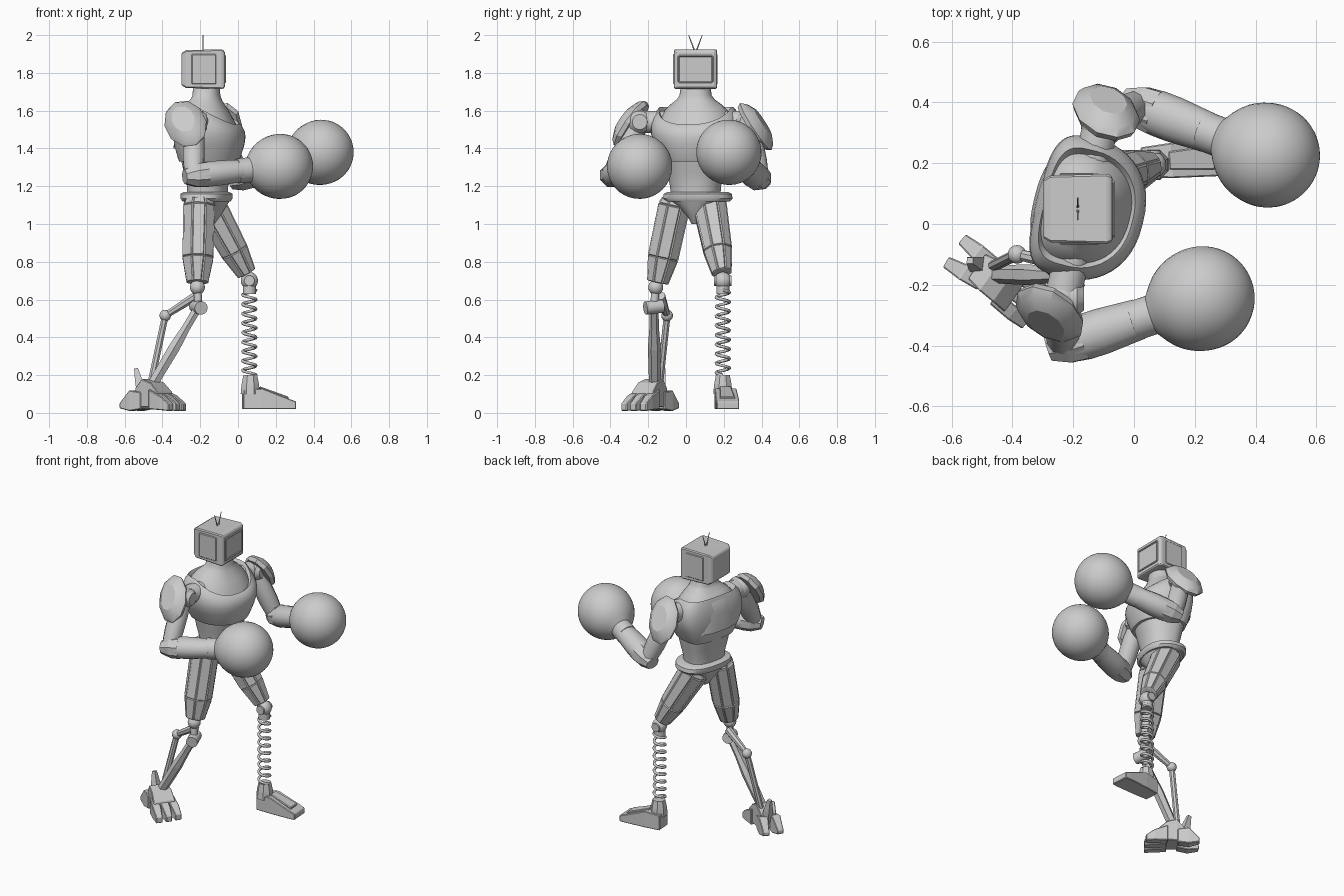
import bpy, bmesh, math
from mathutils import Vector, Matrix

if "Cube" in bpy.data.objects:
    bpy.data.objects.remove(bpy.data.objects["Cube"])

grey = bpy.data.materials.new("plain grey")
grey.use_nodes = True
shade = (.6, .6, .6, 1)
grey.diffuse_color = shade
grey.node_tree.nodes["Principled BSDF"].inputs["Base Color"].default_value = shade


def skin(name, rings, smooth=0, panels=0, bevel=0):
    """Closed surface through equal point rings, optionally with raised panels."""
    bm = bmesh.new()
    rows = [[bm.verts.new(point) for point in ring] for ring in rings]
    count = len(rows[0])
    sides = [bm.faces.new((low[i - 1], low[i], high[i], high[i - 1]))
             for low, high in zip(rows, rows[1:]) for i in range(count)]
    bm.faces.new(rows[0])
    bm.faces.new(rows[-1])
    bmesh.ops.recalc_face_normals(bm, faces=bm.faces)
    if panels:
        bmesh.ops.inset_individual(bm, faces=sides, thickness=panels, depth=panels)
    mesh = bpy.data.meshes.new(name)
    bm.to_mesh(mesh)
    bm.free()
    mesh.materials.append(grey)
    part = bpy.data.objects.new(name, mesh)
    bpy.context.collection.objects.link(part)
    if bevel:
        modifier = part.modifiers.new("bevel", "BEVEL")
        modifier.width, modifier.segments = bevel, 1
    if smooth:
        bpy.ops.object.select_all(action="DESELECT")
        bpy.context.view_layer.objects.active = part
        part.select_set(True)
        bpy.ops.object.shade_smooth_by_angle(angle=math.radians(smooth))


def limb(name, start, end, radii, sides=12, smooth=40, panels=0, widen=1, places=None):
    """Radii along start to end, evenly spaced unless places are given."""
    start, end = Vector(start), Vector(end)
    along = (end - start).normalized()
    guide = Vector((0, 1, 0)) if abs(along.y) < .9 else Vector((1, 0, 0))
    across = (guide - along * guide.dot(along)).normalized()
    upward = across.cross(along)
    places = places or [i / (len(radii) - 1) for i in range(len(radii))]
    turns = [math.tau * (i + .5) / sides for i in range(sides)]
    rings = [[start.lerp(end, place) + radius * (upward * math.cos(turn)
              + across * widen * math.sin(turn)) for turn in turns]
             for place, radius in zip(places, radii)]
    skin(name, rings, smooth, panels)


def rod(name, start, end, radius, sides=12):
    limb(name, start, end, (radius, radius), sides)


def ball(name, centre, radius, sides=20):
    angles = [math.pi * (i + .1) / (sides + .2) for i in range(sides + 1)]
    up = Vector((0, 0, radius))
    limb(name, Vector(centre) - up, Vector(centre) + up,
         [radius * math.sin(angle) for angle in angles], sides,
         places=[(1 - math.cos(angle)) / 2 for angle in angles])


def body(name, rows, back, centre=(-.17, .05), corner=.7, sides=48):
    """Rounded D sections of (height, depth, half width, front slope)."""
    twist = Matrix.Rotation(math.radians(-14), 3, "Z")
    rings = []
    for height, depth, width, slope in rows:
        ring = []
        for i in range(sides):
            c, s = math.cos(math.tau * i / sides), math.sin(math.tau * i / sides)
            x = depth * c if c > 0 else -depth * back * abs(c) ** corner
            y = math.copysign(width * abs(s) ** (.85 if c > 0 else corner + .1), s)
            ring.append(twist @ Vector((x, y, height + slope * max(x, 0)))
                        + Vector((*centre, 0)))
        rings.append(ring)
    skin(name, rings, 45)


def block(name, rows, centre, yaw=0, shift=0, bevel=.004):
    """Box sections along local x of (x, half width, bottom, top)."""
    twist = Matrix.Rotation(math.radians(yaw), 3, "Z")
    rings = [[twist @ Vector((x, shift + y, z)) + Vector(centre)
              for y, z in ((-half, low), (half, low), (half, high), (-half, high))]
             for x, half, low, high in rows]
    skin(name, rings, bevel=bevel)


# Head: bevelled box with side panels, screen frame and aerials
head = Vector((-.185, .05, 1.82))
block("head", [(-.115, .095, -.085, .085), (-.09, .11, -.1, .1),
               (.1, .115, -.105, .105), (.115, .105, -.1, .095)], head, bevel=.006)
for side in (-1, 1):
    sideways = Vector((0, side, 0))
    block("head_side_panel", [(-.06, .006, -.08, .08), (.07, .006, -.08, .08)],
          head + sideways * .112)
    block("screen_side_frame", [(.11, .005, -.07, .07), (.122, .004, -.07, .07)],
          head + sideways * .09)
    block("screen_cross_frame", [(.11, .09, -.005, .005), (.122, .09, -.004, .004)],
          head + Vector((0, 0, side * .07)))
    root = head + Vector((0, side * .006, .1))
    limb("aerial", root, root + Vector((0, side * .03, .08)), (.004, .002), 6)

# Torso: neck, scooped chest shell, abdomen, belt and pelvis
body("neck_and_shoulders", [(1.4, .18, .2, 0), (1.52, .17, .2, -.2), (1.59, .155, .18, -.4),
                            (1.63, .12, .14, -.3), (1.66, .085, .1, -.1),
                            (1.68, .075, .085, 0), (1.74, .07, .075, 0)], .9)
body("chest_shell", [(1.33, .17, .17, 0), (1.35, .18, .18, 0), (1.42, .2, .215, 0),
                     (1.48, .205, .235, -.1), (1.54, .2, .235, -.25), (1.59, .185, .22, -.4),
                     (1.62, .17, .195, -.55), (1.59, .155, .175, -.5)], .74, corner=.5)
body("abdomen", [(1.14, .115, .13, 0), (1.2, .115, .135, 0), (1.27, .135, .15, 0),
                 (1.36, .16, .165, 0)], .8)
hips = (-.165, .06)
body("belt", [(1.12, .12, .17, 0), (1.135, .13, .185, 0), (1.16, .13, .18, 0),
              (1.17, .11, .16, 0)], 1, hips)
body("pelvis", [(1, .04, .03, 0), (1.04, .07, .05, 0), (1.09, .1, .1, 0),
                (1.13, .12, .16, 0)], 1, hips)


# Arms: shoulder joint, upper arm, forearm, round glove and domed pad
def arm(side, shoulder, elbow, glove, pad, outward):
    shoulder, elbow, glove, pad = map(Vector, (shoulder, elbow, glove, pad))
    rod(side + "_shoulder_axle", (-.17, .05, shoulder.z), shoulder, .06, 16)
    ball(side + "_shoulder_ball", shoulder, .065)
    limb(side + "_shoulder_disc", shoulder, shoulder + Vector((.07, 0, 0)),
         (.06, .06, .06, .04), 16)
    limb(side + "_upper_arm", shoulder, elbow, (.05, .06, .06, .05), 10)
    reach = (glove - elbow).normalized()
    tip = elbow - reach * .05
    limb(side + "_forearm", tip, glove - reach * .22, (.035, .06, .068, .068, .064, .06), 14,
         widen=1.12)
    limb(side + "_elbow_guard", tip, elbow + reach * .07, (.04, .065, .07), 8, 0, widen=1.12)
    # the cuff blends into the sphere
    size, cuff, steps = .172, .066, 30
    places = [2.4 * math.sin(math.pi / 2 * i / steps) - 1.4 for i in range(steps)] + [.999]
    radii = [math.hypot(size * math.sqrt(max(0, 1 - place ** 2)),
                        cuff * min(1, max(0, -place))) for place in places]
    limb(side + "_glove", glove, glove + reach * size, radii, 36, places=places)
    outward = Vector(outward).normalized()
    limb(side + "_shoulder_pad", pad - outward * .03, pad + outward * .04,
         (.1, .11, .095, .06), 10, 25, widen=1.4)


arm("right", (-.235, -.245, 1.54), (-.235, -.395, 1.255), (.225, -.245, 1.305),
    (-.28, -.3, 1.535), (-.25, -.8, .5))
arm("left", (-.11, .325, 1.54), (.01, .39, 1.235), (.44, .226, 1.38),
    (-.09, .375, 1.52), (.15, .8, .5))

# Thighs with long raised panels
strips = (0, .08, .7, 1)
limb("right_thigh", (-.205, -.055, 1.13), (-.215, -.15, .69),
     (.07, .085, .082, .055), 8, 0, .006, places=strips)
limb("left_thigh", (-.17, .12, 1.13), (.045, .19, .74),
     (.07, .09, .075, .05), 8, 0, .006, places=strips)

# Left lower leg: knee, spring, ankle and shoe
knee = Vector((.06, .195, .7))
ball("left_knee", knee, .046)
rod("left_knee_axle", knee - Vector((0, .047, 0)), knee + Vector((0, .047, 0)), .028)
rod("spring_cap", knee - Vector((0, 0, .07)), knee, .036)
coil = bpy.data.curves.new("spring", "CURVE")
coil.dimensions, coil.bevel_depth, coil.bevel_resolution = "3D", .0085, 1
turns, steps = 9, 16
path = coil.splines.new("POLY")
path.points.add(turns * steps)
for i, point in enumerate(path.points):
    angle = math.tau * i / steps
    drop = .05 + .45 * i / (turns * steps)
    swing = Vector((math.cos(angle), math.sin(angle), 0)) * .035
    point.co = (*(knee + swing - Vector((0, 0, drop))), 1)
coil.materials.append(grey)
bpy.context.collection.objects.link(bpy.data.objects.new("spring", coil))
sole = Vector((.065, .205, .02))
limb("left_ankle", sole + Vector((0, -.01, .08)), sole + Vector((0, -.01, .18)),
     (.055, .05, .04), 8, 0)
block("left_shoe", [(-.04, .05, 0, .1), (.06, .058, 0, .11), (.2, .062, 0, .055),
                    (.24, .06, 0, .04)], sole, 4)
block("left_shoe_ridge", [(.05, .03, .08, .12), (.2, .04, .04, .066)], sole, 4)

# Right lower leg: knee, linkage rods and blade shin
knee, hinge = Vector((-.215, -.16, .665)), Vector((-.21, -.17, .56))
link, heel = (-.385, -.1, .515), (-.465, -.14, .14)
ball("right_knee", knee, .04)
rod("right_knee_link", knee, hinge, .022)
pin = Vector((.015, -.045, -.005))
rod("right_knee_hinge", hinge - pin, hinge + pin, .036, 14)
limb("link_arm", (-.22, -.135, .62), link, (.026, .018), 8)
ball("link_ball", link, .031, 14)
rod("rear_rod", link, heel, .019, 8)
limb("blade_shin", hinge, (-.465, -.165, .13), (.025, .025, .034, .032, .03), 6, 0)

# Right foot: hub, toes, heel claws and upright spur
foot, yaw = (-.46, -.18, 0), -35
block("right_foot_hub", [(-.07, .05, .03, .13), (-.02, .06, .03, .18),
                         (.04, .065, .03, .16), (.09, .07, .02, .11)], foot, yaw)
for side in (-1, 0, 1):
    block("right_toe", [(.04, .024, .02, .125), (.12, .026, .015, .09),
                        (.175, .02, .01, .05)], foot, yaw + side * 4, side * .05)
for side in (-1, 1):
    block("right_heel_claw", [(-.165, .02, .025, .05), (-.1, .028, .01, .12),
                              (-.03, .028, .02, .11)], foot, yaw - side * 5, side * .032)
limb("heel_spur", (-.505, -.14, .08), (-.54, -.12, .235), (.035, .03, .015), 4, 0)
